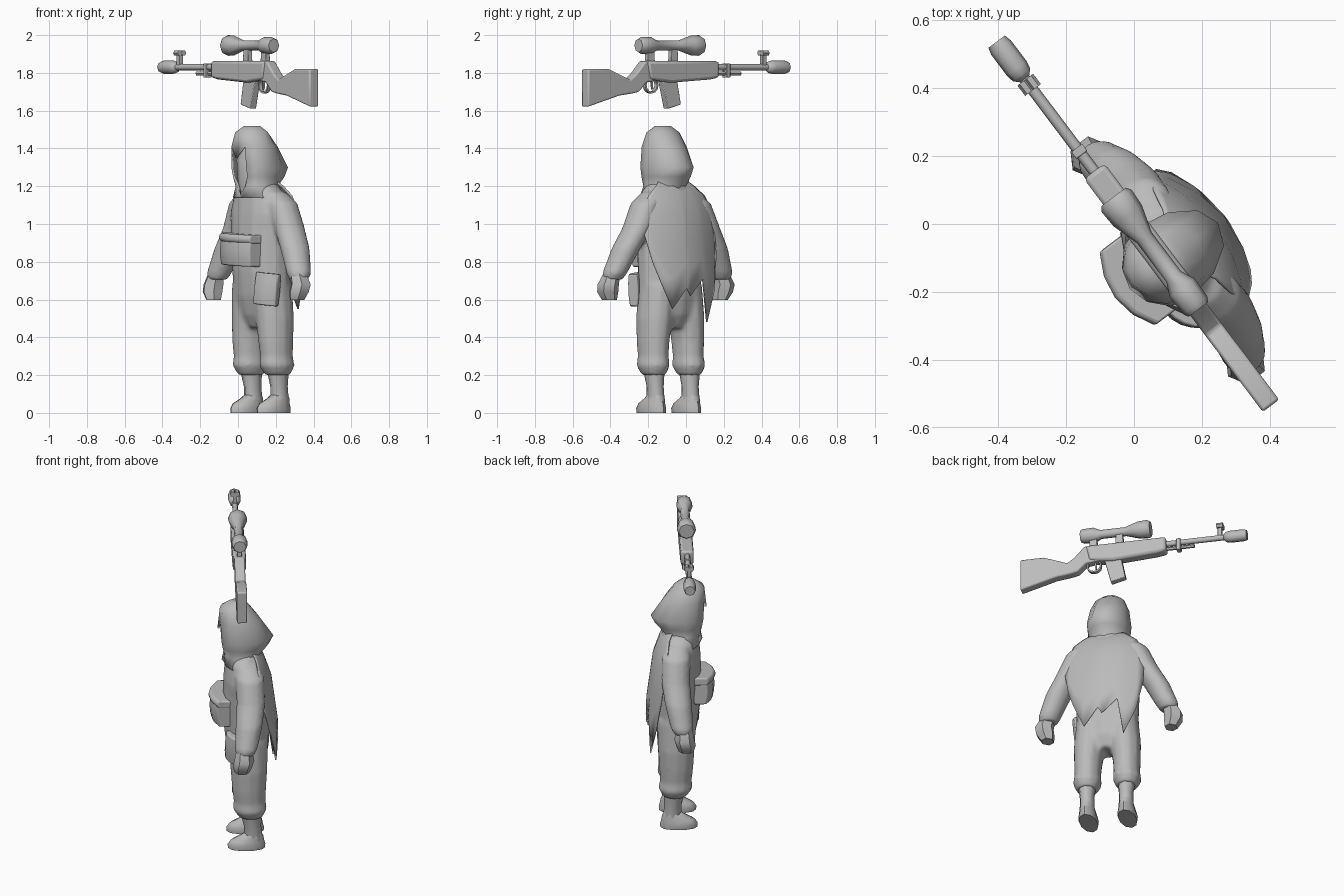
import bpy, bmesh
from math import sin, cos, pi, radians
from mathutils import Matrix, Vector

if "Cube" in bpy.data.objects:
    bpy.data.objects.remove(bpy.data.objects["Cube"])

TURN = Matrix.Rotation(radians(-53), 4, 'Z')
BODY = TURN @ Matrix.Translation((0.145, 0, 0))   # figure stands off the gun's centre

grey = bpy.data.materials.new("plain grey")
grey.use_nodes = True
grey.diffuse_color = (0.5, 0.5, 0.5, 1)
grey.node_tree.nodes["Principled BSDF"].inputs["Base Color"].default_value = (0.5, 0.5, 0.5, 1)


def finish(name, bm, place, angle=45, thick=0, bevel=0):
    bmesh.ops.recalc_face_normals(bm, faces=bm.faces)
    bm.transform(place)
    mesh = bpy.data.meshes.new(name)
    bm.to_mesh(mesh)
    bm.free()
    mesh.materials.append(grey)
    obj = bpy.data.objects.new(name, mesh)
    bpy.context.collection.objects.link(obj)
    bpy.ops.object.select_all(action='DESELECT')
    obj.select_set(True)
    bpy.context.view_layer.objects.active = obj
    bpy.ops.object.shade_smooth_by_angle(angle=radians(angle))
    if thick:
        mod = obj.modifiers.new("thickness", 'SOLIDIFY')
        mod.thickness = thick
    if bevel:
        mod = obj.modifiers.new("bevel", 'BEVEL')
        mod.width, mod.segments = bevel, 2
    return obj


def skin(bm, rows, closed=True, caps=True):
    rows = [[bm.verts.new(p) for p in row] for row in rows]
    n = len(rows[0])
    for a, b in zip(rows, rows[1:]):
        for i in range(n if closed else n - 1):
            j = (i + 1) % n
            bm.faces.new((a[i], a[j], b[j], b[i]))
    if caps:
        bm.faces.new(rows[0])
        bm.faces.new(rows[-1])
    return rows


def ovals(bm, rings, n):
    """Stack of ovals: x, y, z, half width, half depth."""
    skin(bm, [[(x + rx * sin(2 * pi * i / n), y - ry * cos(2 * pi * i / n), z) for i in range(n)]
              for x, y, z, rx, ry in rings])


def loft(name, rings, n=10, angle=60):
    bm = bmesh.new()
    ovals(bm, rings, n)
    return finish(name, bm, BODY, angle)


def tube(name, z, stations, n=8, y=0):
    """Round part along the gun: x, radius."""
    bm = bmesh.new()
    skin(bm, [[(x, y + r * cos(2 * pi * i / n), z + r * sin(2 * pi * i / n)) for i in range(n)]
              for x, r in stations])
    return finish(name, bm, TURN, 50)


def plate(name, outline, half, bevel=0.008):
    """Side outline (x, z) given thickness across y."""
    bm = bmesh.new()
    skin(bm, [[(x, y, z) for x, z in outline] for y in (-half, half)])
    return finish(name, bm, TURN, 40, bevel=bevel)


def pouch(name, size, spot, turn, tilt):
    bm = bmesh.new()
    bmesh.ops.create_cube(bm, size=1)
    bmesh.ops.subdivide_edges(bm, edges=bm.edges, cuts=3, use_grid_fill=True)
    for v in bm.verts:                       # bulging front, bowed round the body
        bulge = 1.3 - 1.6 * v.co.x ** 2 - 0.9 * v.co.z ** 2
        v.co = Vector((v.co.x * size[0], v.co.y * size[1] * bulge + 1.3 * (v.co.x * size[0]) ** 2,
                       v.co.z * size[2]))
    place = (BODY @ Matrix.Translation(spot) @ Matrix.Rotation(radians(turn), 4, 'Z')
             @ Matrix.Rotation(radians(tilt), 4, 'Y'))
    return finish(name, bm, place, 45, bevel=0.006)


# One-piece overalls: torso, trouser legs and sleeves fused together
bm = bmesh.new()
ovals(bm, [(0, .03, 1.24, .08, .085), (0, .03, 1.16, .165, .11), (0, .035, 1.05, .2, .125),
           (0, .04, .9, .19, .135), (0, .045, .75, .185, .135), (0, .05, .62, .185, .125),
           (0, .055, .52, .15, .105), (0, .055, .45, .08, .07)], 14)
for s in (1, -1):
    ovals(bm, [(s * .09, .05, .68, .09, .115), (s * .105, .055, .5, .093, .108),
               (s * .115, .055, .38, .082, .1), (s * .116, .058, .3, .077, .093),
               (s * .118, .06, .25, .084, .1), (s * .118, .065, .2, .06, .07)], 12)
    ovals(bm, [(s * .11, .05, 1.17, .06, .06), (s * .165, .058, 1.11, .08, .085),
               (s * .225, .062, .98, .078, .084), (s * .29, .05, .87, .077, .08),
               (s * .35, .03, .74, .067, .067), (s * .358, .023, .705, .052, .052)], 12)
overalls = finish("overalls", bm, BODY, 60)
fuse = overalls.modifiers.new("fuse", 'REMESH')
fuse.mode, fuse.voxel_size, fuse.use_smooth_shade = 'VOXEL', .012, True
soften = overalls.modifiers.new("soften", 'SMOOTH')
soften.factor, soften.iterations = .5, 6

# Ankles, boots and hands
for s, side in ((1, "left"), (-1, "right")):
    loft(side + "_ankle", [(s * .118, .065, .24, .055, .065), (s * .116, .075, .14, .042, .05),
                           (s * .116, .08, .04, .045, .055)], 8)
    loft(side + "_boot", [(s * .116, .04, 0, .053, .108), (s * .116, .04, .025, .056, .109),
                          (s * .116, .045, .05, .05, .097), (s * .116, .068, .075, .045, .07),
                          (s * .116, .08, .1, .038, .046)], 10, 50)
    loft(side + "_hand", [(s * .36, .018, .74, .045, .045), (s * .384, .018, .68, .056, .058),
                          (s * .38, .008, .64, .056, .057), (s * .367, .006, .597, .038, .044)], 6, 40)

# Face inside the hood
loft("face", [(0, -.01, 1.12, .05, .07), (0, -.02, 1.22, .075, .07), (0, -.02, 1.34, .085, .075),
              (0, 0, 1.46, .05, .06)], 10)

# Hood: height, half width, front, back
bm = bmesh.new()
N = 12
rows = []
for z, w, front, back in ((1.14, .15, -.09, .13), (1.2, .115, -.1, .13), (1.25, .125, -.11, .175),
                          (1.3, .13, -.12, .2), (1.41, .117, -.125, .125), (1.485, .088, -.11, .065),
                          (1.52, .04, -.06, .02)):
    row = []
    for i in range(N):
        c = cos(2 * pi * i / N)
        row.append((w * sin(2 * pi * i / N), front * c if c > 0 else -back * c, z))
    rows.append(row)
rows = skin(bm, rows, caps=False)
bm.faces.new(rows[-1])
opening = [f for v in (rows[2][0], rows[3][0]) for f in v.link_faces]
bmesh.ops.delete(bm, geom=list(set(opening)), context='FACES_ONLY')
bmesh.ops.delete(bm, geom=[rows[2][0], rows[3][0]], context='VERTS')
rows[4][0].co.z -= .06                       # hanging peak over the brow
rows[1][0].co.z -= .05                       # pointed throat
for i in (1, -1):
    rows[1][i].co.x *= .6
finish("hood", bm, BODY, 60, thick=.012)

# Ragged cape: position across the back and hem height
hem = ((-.235, .84), (-.2, .65), (-.13, .48), (-.095, .71), (-.005, .62), (.02, .66),
       (.105, .55), (.17, .7), (.205, .8), (.235, .95))
yoke = ((1.24, .35, .08), (1.2, .55, .118), (1.15, .8, .152), (1.05, 1, .188))   # height, spread, depth
bm = bmesh.new()
rows = [[(p * spread, depth - 1.2 * (p * spread) ** 2, z) for p, low in hem] for z, spread, depth in yoke]
for t in (.33, .66, 1):                      # below the shoulders, down to the ragged hem
    row = []
    for p, low in hem:
        z = 1.05 + (low - 1.05) * t
        row.append((p, .188 + .04 * min(1, (1.05 - z) / .3) - 1.2 * p * p, z))
    rows.append(row)
skin(bm, rows, closed=False, caps=False)
finish("cape", bm, BODY, 60, thick=.008)

# Pouches
pouch("belly_pouch", (.26, .1, .16), (-.005, -.105, .86), 0, 3)
pouch("belly_pouch_flap", (.27, .11, .045), (-.005, -.105, .925), 0, 3)
pouch("thigh_pocket", (.13, .06, .17), (.155, -.035, .655), 30, 6)

# Rifle body
plate("rifle_stock", [(.67, 1.62), (.67, 1.82), (.53, 1.82), (.39, 1.765), (.35, 1.795), (.29, 1.862),
                      (.2, 1.862), (.2, 1.76), (.28, 1.75), (.33, 1.7), (.38, 1.69), (.46, 1.68)], .03)
plate("rifle_body", [(.28, 1.862), (-.195, 1.862), (-.195, 1.775), (-.14, 1.765), (.12, 1.748),
                     (.26, 1.765)], .038, .014)
plate("magazine", [(.172, 1.76), (.072, 1.76), (.047, 1.632), (.134, 1.61)], .02, .004)
bm = bmesh.new()                             # trigger guard loop
skin(bm, [[(.235 + r * cos(a * pi / 6), y, 1.735 + r * sin(a * pi / 6)) for a in range(12)]
          for r, y in ((.044, -.012), (.044, .012), (.035, .012), (.035, -.012), (.044, -.012))], caps=False)
bmesh.ops.remove_doubles(bm, verts=bm.verts, dist=.0005)
finish("trigger_guard", bm, TURN, 40)
plate("trigger", [(.235, 1.76), (.225, 1.76), (.22, 1.715), (.228, 1.712)], .005, 0)

# Barrel, muzzle and sights
tube("barrel", 1.83, [(-.17, .017), (-.56, .017)])
tube("gas_tube", 1.797, [(-.17, .011), (-.36, .011)], 6)
tube("muzzle", 1.83, [(-.535, .017), (-.55, .032), (-.575, .036), (-.65, .036), (-.672, .03)])
plate("barrel_band", [(-.255, 1.85), (-.28, 1.85), (-.28, 1.775), (-.255, 1.775)], .02, .003)
plate("front_sight_post", [(-.5, 1.9), (-.525, 1.9), (-.525, 1.82), (-.5, 1.82)], .012, .002)
for y in (-.013, .013):
    tube("front_sight_wing", 1.905, [(-.494, .016), (-.532, .016)], 6, y)

# Scope and its mounts
tube("scope", 1.945, [(.315, .036), (.3, .044), (.235, .046), (.195, .027), (.05, .027),
                      (-.03, .052), (-.085, .055), (-.1, .045)])
for x in (.24, .085):
    plate("scope_mount", [(x - .025, 1.85), (x + .025, 1.85), (x + .02, 1.93), (x - .02, 1.93)], .014, .003)
